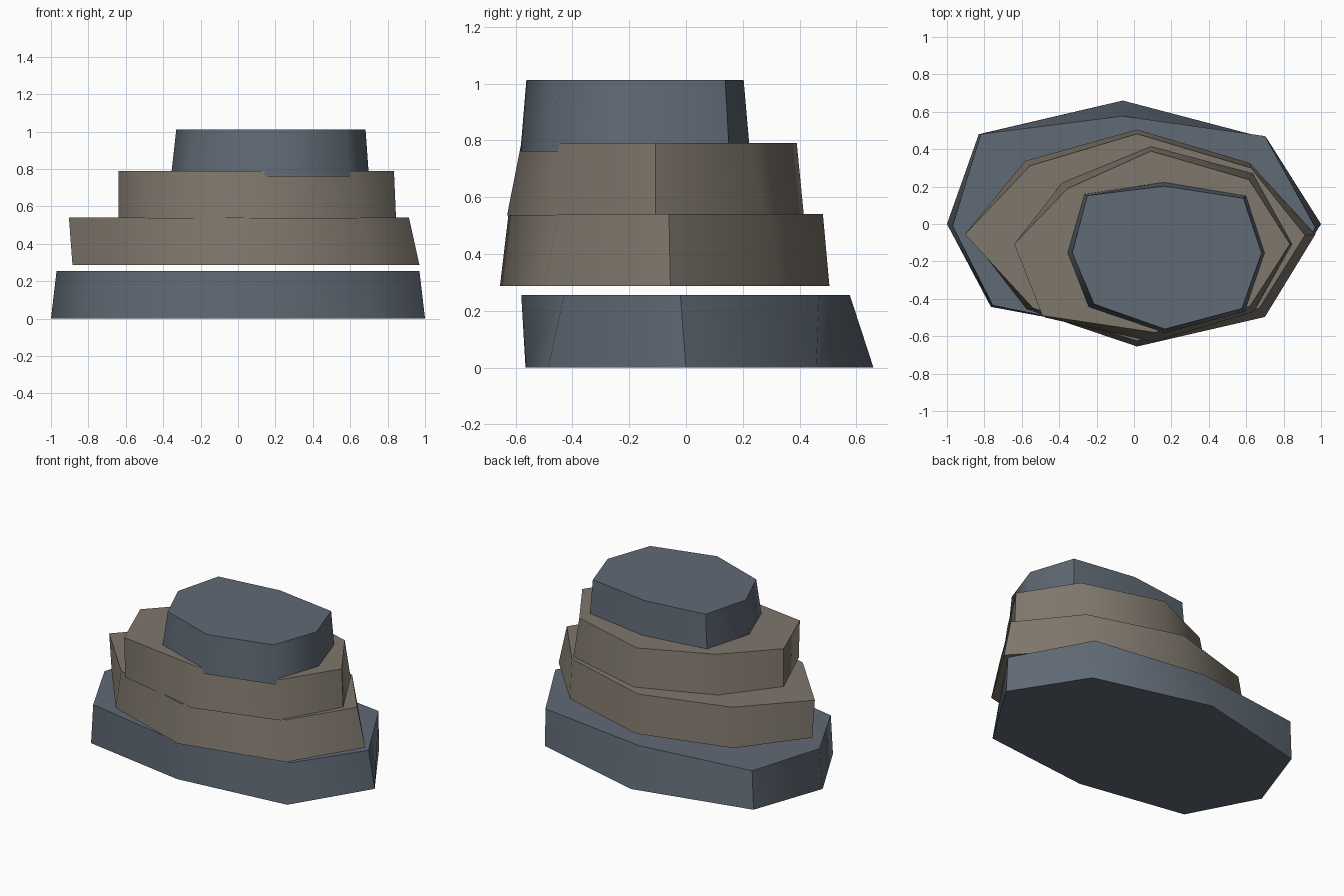
import bpy, bmesh, math


def material(name, rgb):
    m = bpy.data.materials.new(name)
    m.diffuse_color = (*rgb, 1.0)
    return m


slate = material("slate_grey", (0.117, 0.144, 0.178))
brown = material("weathered_brown", (0.212, 0.184, 0.150))


def rock_slab(name, z0, z1, lower, upper, mat):
    """Eight-sided slab lofted between two outlines (counter-clockwise from right)."""
    bm = bmesh.new()
    lo = [bm.verts.new((x, y, z0)) for x, y in lower]
    hi = [bm.verts.new((x, y, z1)) for x, y in upper]
    n = len(lo)
    bm.faces.new(lo[::-1])
    bm.faces.new(hi)
    for i in range(n):
        j = (i + 1) % n
        bm.faces.new((lo[i], lo[j], hi[j], hi[i]))
    bmesh.ops.recalc_face_normals(bm, faces=bm.faces)
    me = bpy.data.meshes.new(name)
    bm.to_mesh(me)
    bm.free()
    me.materials.append(mat)
    ob = bpy.data.objects.new(name, me)
    bpy.context.collection.objects.link(ob)
    # soft shading around the sides, crisp rims
    bpy.ops.object.select_all(action='DESELECT')
    ob.select_set(True)
    bpy.context.view_layer.objects.active = ob
    bpy.ops.object.shade_smooth_by_angle(angle=math.radians(60))
    return ob


# Wide base slab
rock_slab("base_slab", 0.0, 0.255,
          [(1, 0), (0.71, 0.458), (-0.06, 0.66), (-0.83, 0.48),
           (-1, 0), (-0.765, -0.443), (-0.05, -0.565), (0.70, -0.485)],
          [(0.97, -0.02), (0.70, 0.47), (-0.06, 0.577), (-0.82, 0.48),
           (-0.97, -0.01), (-0.755, -0.435), (-0.03, -0.58), (0.69, -0.43)], slate)

# Second slab, floating just above the base
rock_slab("lower_middle_slab", 0.287, 0.54,
          [(0.97, -0.055), (0.62, 0.326), (0.016, 0.505), (-0.583, 0.337),
           (-0.885, -0.055), (-0.575, -0.455), (0.016, -0.655), (0.70, -0.497)],
          [(0.914, -0.06), (0.625, 0.30), (0.016, 0.482), (-0.555, 0.312),
           (-0.904, -0.055), (-0.54, -0.45), (0.016, -0.625), (0.67, -0.45)], brown)

# Third slab
rock_slab("upper_middle_slab", 0.536, 0.79,
          [(0.845, -0.107), (0.635, 0.27), (0.09, 0.415), (-0.385, 0.22),
           (-0.64, -0.107), (-0.475, -0.50), (0.10, -0.63), (0.64, -0.47)],
          [(0.834, -0.107), (0.615, 0.237), (0.09, 0.39), (-0.355, 0.19),
           (-0.64, -0.107), (-0.49, -0.49), (0.11, -0.58), (0.62, -0.44)], brown)

# Cap slab, set into the third slab
rock_slab("cap_slab", 0.76, 1.012,
          [(0.70, -0.155), (0.60, 0.152), (0.163, 0.225), (-0.267, 0.16),
           (-0.358, -0.155), (-0.246, -0.444), (0.165, -0.583), (0.594, -0.467)],
          [(0.682, -0.155), (0.585, 0.138), (0.163, 0.203), (-0.25, 0.152),
           (-0.33, -0.155), (-0.214, -0.428), (0.165, -0.562), (0.577, -0.452)], slate)
